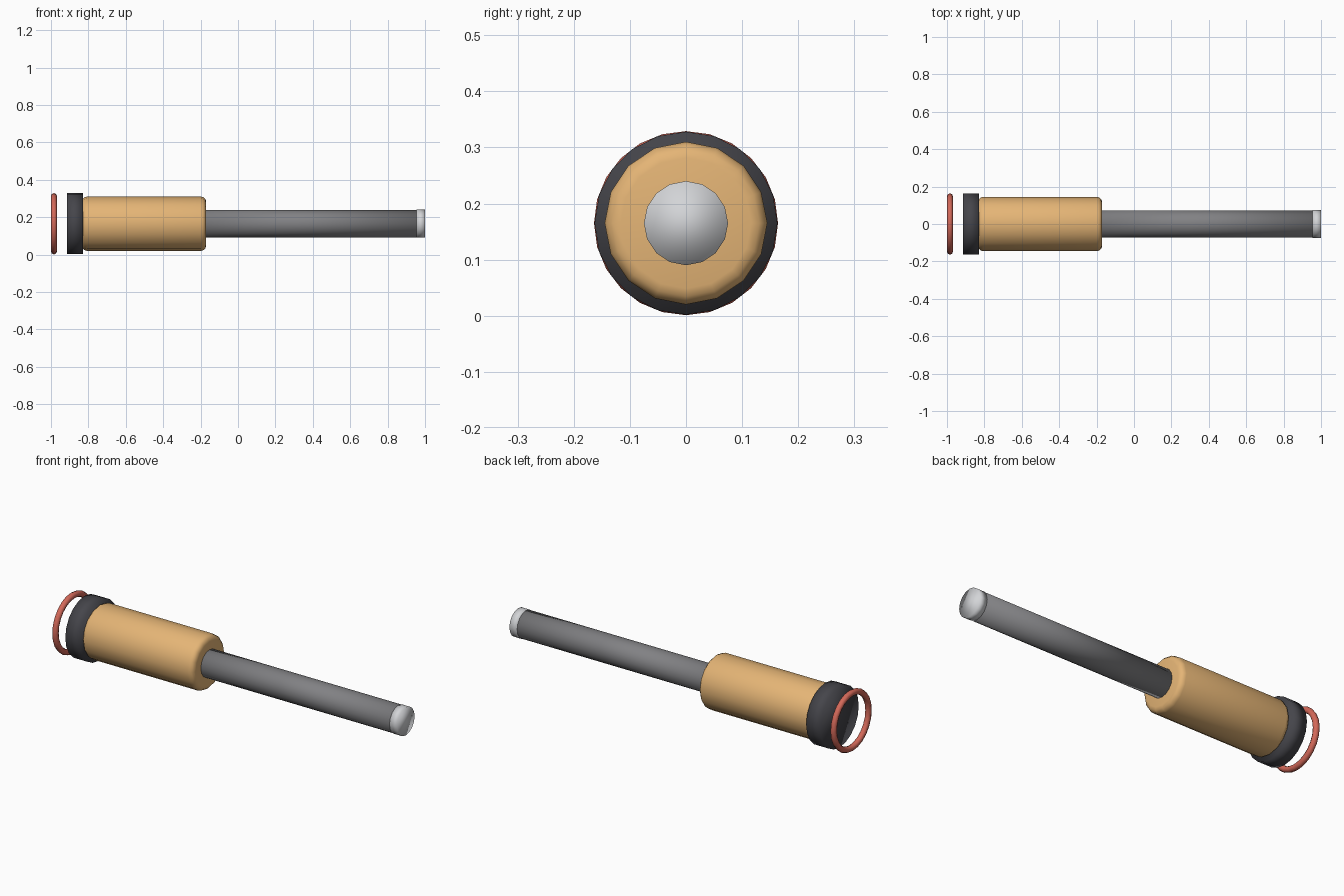
import bpy
from math import pi

if "Cube" in bpy.data.objects:
    bpy.data.objects.remove(bpy.data.objects["Cube"])

CZ = 0.165  # height of the long axis


def finish(obj, name, color=None):
    obj.name = name
    for p in obj.data.polygons:
        p.use_smooth = True
    if color:
        mat = bpy.data.materials.new(name + "_material")
        mat.diffuse_color = (*color, 1)
        mat.use_nodes = True
        mat.node_tree.nodes["Principled BSDF"].inputs["Base Color"].default_value = mat.diffuse_color
        obj.data.materials.append(mat)
    return obj


def rod(name, x0, x1, radius, sides, color=None, bevel=0):
    bpy.ops.mesh.primitive_cylinder_add(vertices=sides, radius=radius, depth=x1 - x0,
                                        location=((x0 + x1) / 2, 0, CZ),
                                        rotation=(0, pi / 2, 0))
    obj = finish(bpy.context.object, name, color)
    if bevel:
        mod = obj.modifiers.new("rounded_rims", 'BEVEL')
        mod.width = bevel
        mod.segments = 3
        mod.limit_method = 'ANGLE'
        mod.angle_limit = pi / 3
    return obj


# Grip, end collar, shaft and bright tip along one axis
rod("handle", -0.835, -0.17, 0.145, 16, (0.78, 0.46, 0.18), bevel=0.028)
rod("end_collar", -0.915, -0.83, 0.163, 20, (0.06, 0.06, 0.07))
rod("shaft", -0.20, 0.955, 0.0735, 16, (0.22, 0.22, 0.23))
rod("shaft_tip", 0.955, 1.0, 0.075, 16, (0.65, 0.66, 0.68))

# Loose ring behind the collar
bpy.ops.mesh.primitive_torus_add(major_radius=0.148, minor_radius=0.016,
                                 major_segments=24, minor_segments=8,
                                 location=(-0.984, 0, CZ), rotation=(0, pi / 2, 0))
finish(bpy.context.object, "end_ring", (0.65, 0.14, 0.10))
